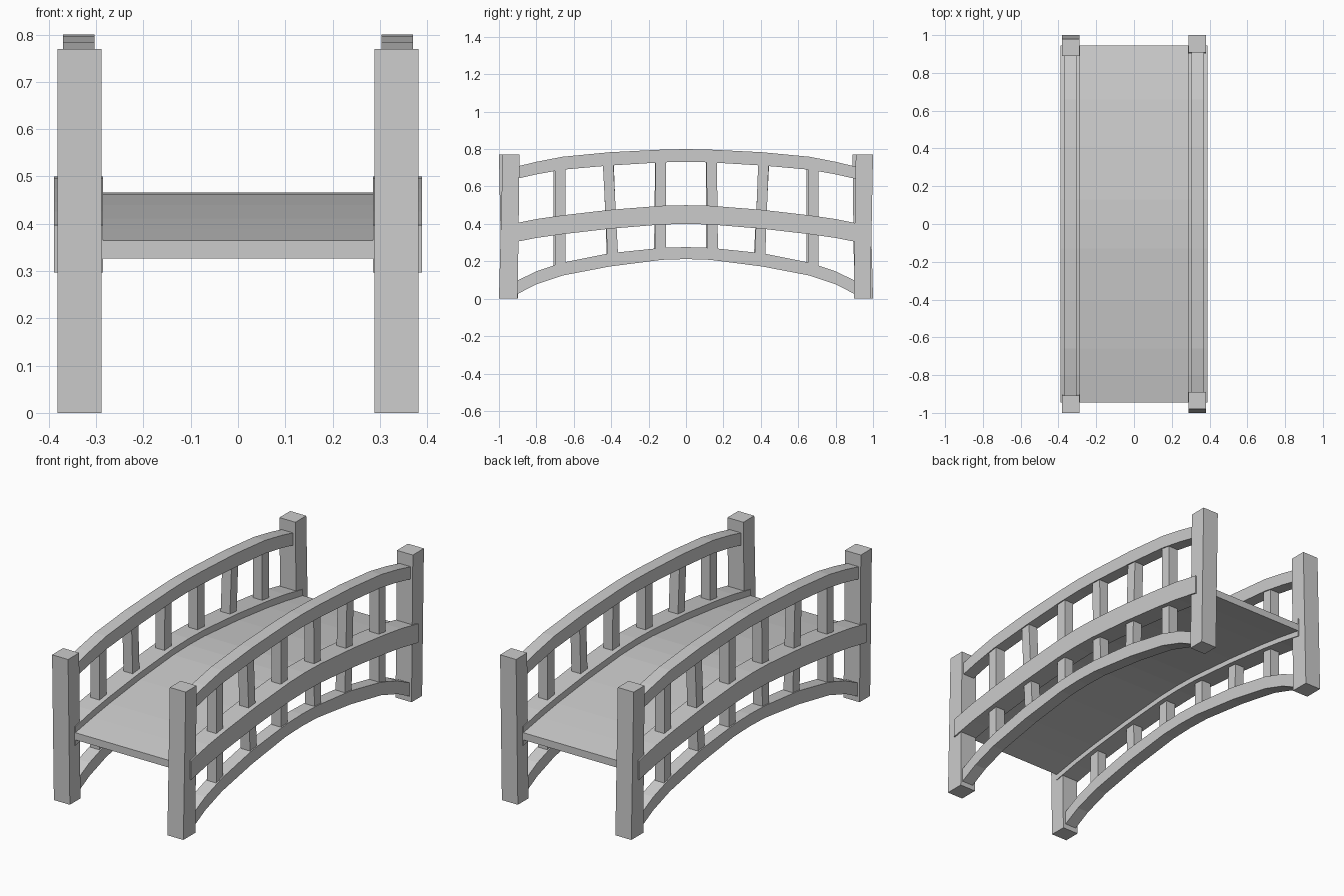
import bpy, math
from mathutils import Matrix

if "Cube" in bpy.data.objects:
    bpy.data.objects.remove(bpy.data.objects["Cube"])

def mesh(name, verts, faces):
    me = bpy.data.meshes.new(name)
    me.from_pydata(verts, [], faces)
    me.update()
    ob = bpy.data.objects.new(name, me)
    bpy.context.collection.objects.link(ob)
    return ob

def sweep(name, x0, x1, stations):
    """Rectangular section through stations (y_low, z_low, y_high, z_high)."""
    verts, faces = [], []
    for ya, za, yb, zb in stations:
        verts += [(x0, ya, za), (x1, ya, za), (x1, yb, zb), (x0, yb, zb)]
    n = len(stations)
    for i in range(n - 1):
        a, b = 4 * i, 4 * i + 4
        for k in range(4):
            m = (k + 1) % 4
            faces.append((a + k, a + m, b + m, b + k))
    faces += [(3, 2, 1, 0), tuple(range(4 * n - 4, 4 * n))]
    ob = mesh(name, verts, faces)
    # consistent outward normals
    import bmesh
    bm = bmesh.new()
    bm.from_mesh(ob.data)
    bmesh.ops.recalc_face_normals(bm, faces=bm.faces)
    bm.to_mesh(ob.data)
    bm.free()
    return ob

def arch(half, lo, hi):
    """half: y positions; lo / hi: z underneath and on top at each one."""
    right = [(y, a, y, b) for y, a, b in zip(half, lo, hi)]
    left = [(-y, a, -y, b) for y, a, b in zip(half[1:], lo[1:], hi[1:])]
    return left[::-1] + right

ys = (0, 0.13, 0.41, 0.66, 0.80, 0.945)

# deck
sweep("deck", -0.30, 0.30, arch(ys,
      (0.427, 0.424, 0.40, 0.372, 0.352, 0.327),
      (0.466, 0.463, 0.44, 0.411, 0.390, 0.365)))

# one side frame, then the same frame turned half a circle
side = []
side.append(sweep("top_rail", 0.304, 0.37, arch(ys,
      (0.732, 0.729, 0.712, 0.69, 0.665, 0.632),
      (0.80, 0.797, 0.783, 0.759, 0.732, 0.697))))
side.append(sweep("middle_rail", 0.285, 0.389, arch(ys,
      (0.40, 0.397, 0.374, 0.345, 0.325, 0.297),
      (0.50, 0.497, 0.475, 0.446, 0.426, 0.397))))
side.append(sweep("bottom_rail", 0.304, 0.37, arch(ys,
      (0.212, 0.208, 0.172, 0.124, 0.077, 0.003),
      (0.276, 0.272, 0.243, 0.193, 0.147, 0.075))))

# balusters: (y at bottom, y at top, z bottom, z top)
for yb, yt, zb, zt in ((-0.672, -0.672, 0.16, 0.72), (-0.39, -0.418, 0.21, 0.75),
                       (-0.135, -0.135, 0.24, 0.76), (0.143, 0.137, 0.24, 0.76),
                       (0.395, 0.415, 0.21, 0.75), (0.68, 0.68, 0.16, 0.72)):
    w = 0.028
    side.append(sweep("baluster", 0.31, 0.364,
                      [(yb - w, zb, yb + w, zb), (yt - w, zt, yt + w, zt)]))

# end posts, slightly leaning
side.append(sweep("front_post", 0.289, 0.382,
                  [(-1.0, 0, -0.90, 0), (-0.98, 0.77, -0.89, 0.77)]))
side.append(sweep("back_post", 0.289, 0.382,
                  [(0.897, 0, 0.985, 0), (0.908, 0.77, 1.0, 0.77)]))

turn = Matrix.Rotation(math.pi, 4, 'Z')
for ob in side:
    dup = ob.copy()
    dup.data = ob.data.copy()
    dup.data.transform(turn)
    dup.name = "left_" + ob.name
    ob.name = "right_" + ob.name
    bpy.context.collection.objects.link(dup)
